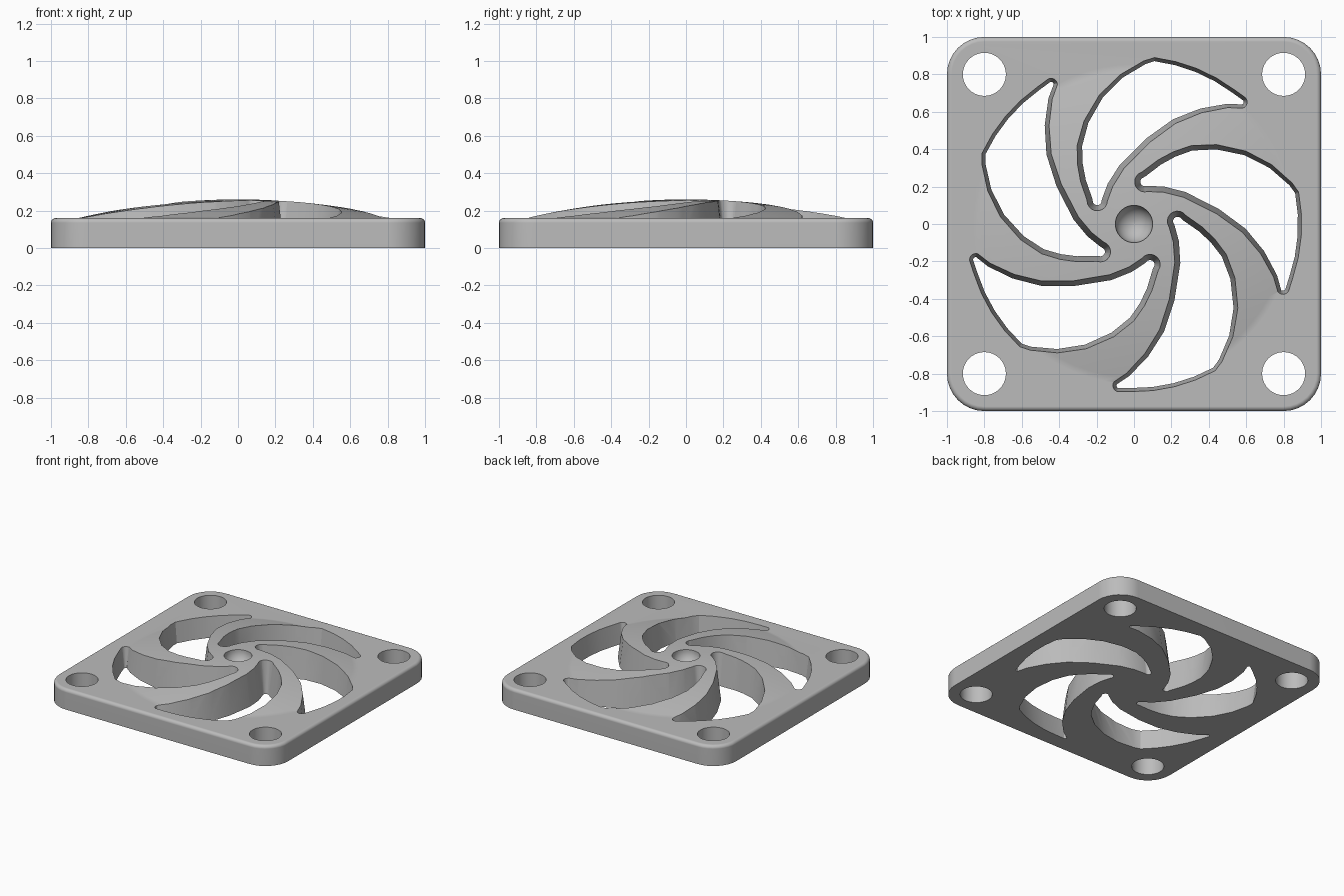
import bpy, bmesh, math
from math import cos, sin, pi, radians
from mathutils import Vector, Matrix

cube = bpy.data.objects.get("Cube")
if cube:
    bpy.data.objects.remove(cube, do_unlink=True)

PLATE_H, DOME_H, DOME_R = 0.16, 0.26, 3.66

grey = bpy.data.materials.new("light_grey")
grey.use_nodes = True
colour = (0.5, 0.5, 0.5, 1)
grey.diffuse_color = colour
grey.node_tree.nodes["Principled BSDF"].inputs["Base Color"].default_value = colour


def make_object(name, bm):
    bmesh.ops.recalc_face_normals(bm, faces=bm.faces)
    mesh = bpy.data.meshes.new(name)
    bm.to_mesh(mesh)
    bm.free()
    mesh.materials.append(grey)
    obj = bpy.data.objects.new(name, mesh)
    bpy.context.collection.objects.link(obj)
    return obj


def loft(bm, rings):
    """Closed solid through a list of equally long point rings."""
    loops = [[bm.verts.new(p) for p in ring] for ring in rings]
    n = len(loops[0])
    for a, b in zip(loops, loops[1:]):
        for i in range(n):
            j = (i + 1) % n
            bm.faces.new((a[i], a[j], b[j], b[i]))
    bm.faces.new(loops[0])
    bm.faces.new(loops[-1])


def arc(cx, cy, r, start, end, steps):
    angles = [radians(start + (end - start) * i / steps) for i in range(steps + 1)]
    return [Vector((cx + r * cos(a), cy + r * sin(a))) for a in angles]


def circle(r, z, n=64, cx=0, cy=0):
    return [(cx + r * cos(2 * pi * i / n), cy + r * sin(2 * pi * i / n), z) for i in range(n)]


def apply_boolean(target, other, operation):
    mod = target.modifiers.new("boolean", "BOOLEAN")
    mod.object, mod.operation, mod.solver = other, operation, "EXACT"
    bpy.context.view_layer.objects.active = target
    bpy.ops.object.modifier_apply(modifier=mod.name)
    bpy.data.objects.remove(other, do_unlink=True)


# Square plate with rounded corners and a softened top edge
bm = bmesh.new()
bmesh.ops.create_cube(bm, size=1, matrix=Matrix.Translation((0, 0, PLATE_H / 2))
                      @ Matrix.Diagonal((2, 2, PLATE_H, 1)))
upright = [e for e in bm.edges if abs(e.verts[0].co.z - e.verts[1].co.z) > 0.1]
bmesh.ops.bevel(bm, geom=upright, offset=0.2, segments=8, profile=0.5, affect="EDGES")
rim = [e for e in bm.edges if all(v.co.z > PLATE_H - 0.001 for v in e.verts)]
bmesh.ops.bevel(bm, geom=rim, offset=0.025, segments=5, profile=0.5, affect="EDGES")
guard = make_object("fan_guard", bm)

# Shallow dome rising from the plate
bm = bmesh.new()
radii = [0.89 - 0.07 * i for i in range(13)]
loft(bm, [circle(radii[0], 0.05)] + [circle(r, DOME_H - r * r / (2 * DOME_R)) for r in radii])
apply_boolean(guard, make_object("dome", bm), "UNION")

# Curved opening outline, clockwise from the hub
outer_side = [(-0.245, 0.13), (-0.28, 0.23), (-0.297, 0.32), (-0.3, 0.42), (-0.265, 0.55),
              (-0.185, 0.69), (-0.075, 0.80), (0.05, 0.875)]
inner_side = [(0.5, 0.62), (0.36, 0.595), (0.22, 0.54), (0.08, 0.44), (-0.06, 0.3),
              (-0.12, 0.205), (-0.15, 0.125)]
outline = [Vector(p) for p in outer_side]
outline += arc(0, 0, 0.9, 83, 53, 4)
outline += arc(0.572, 0.652, 0.037, 45, -75, 6)
outline += [Vector(p) for p in inner_side]
outline += arc(-0.197, 0.125, 0.047, -20, -160, 7)


def drafted(points, z):
    """Outline at height z, widening upwards."""
    ring = []
    for i, p in enumerate(points):
        t = (points[(i + 1) % len(points)] - points[i - 1]).normalized()
        q = p + Vector((-t.y, t.x)) * 0.12 * (z - 0.19)
        ring.append(Vector((q.x, q.y, z)))
    return ring


# Cutters: five openings, four screw holes and the hub dimple
bm = bmesh.new()
rings = [drafted(outline, -0.02), drafted(outline, 0.3)]
for k in range(5):
    turn = Matrix.Rotation(2 * pi * k / 5, 3, "Z")
    loft(bm, [[turn @ p for p in ring] for ring in rings])
for x in (-0.8, 0.8):
    for y in (-0.8, 0.8):
        loft(bm, [circle(0.115, z, 40, x, y) for z in (-0.1, 0.4)])
bmesh.ops.create_uvsphere(bm, u_segments=32, v_segments=17, radius=0.1,
                          matrix=Matrix.Translation((0, 0, 0.25)))
apply_boolean(guard, make_object("cutters", bm), "DIFFERENCE")

# Smooth curved walls, keep crisp edges
bpy.ops.object.select_all(action="DESELECT")
guard.select_set(True)
bpy.context.view_layer.objects.active = guard
bpy.ops.object.shade_smooth_by_angle(angle=radians(26))
weighted = guard.modifiers.new("weighted_normals", "WEIGHTED_NORMAL")
weighted.keep_sharp = True
